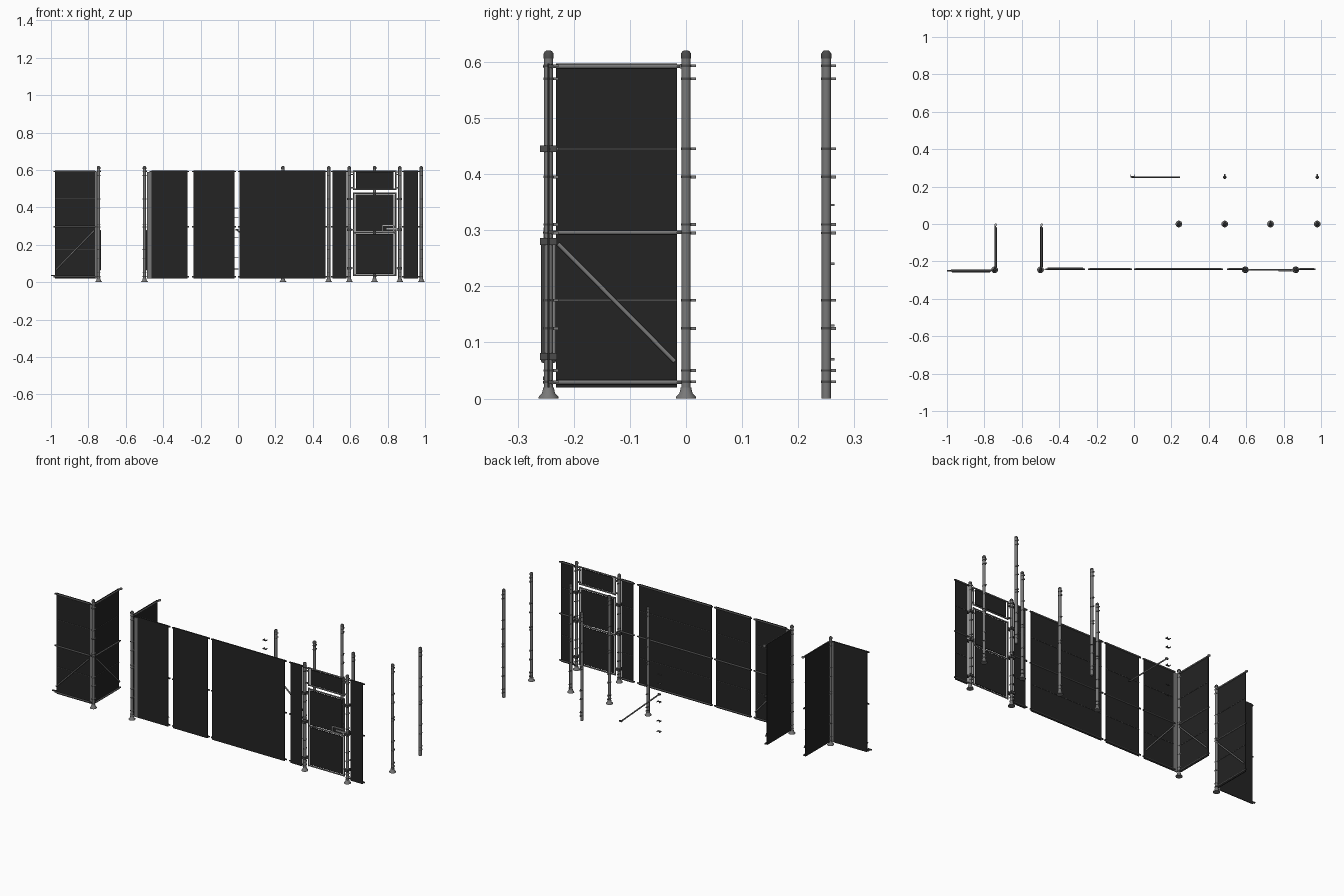
import bpy, math
from mathutils import Vector

if "Cube" in bpy.data.objects:
    bpy.data.objects.remove(bpy.data.objects["Cube"])


def mat(name, v):
    m = bpy.data.materials.new(name)
    m.diffuse_color = (v[0], v[1], v[2], 1)
    m.use_nodes = True
    m.node_tree.nodes["Principled BSDF"].inputs["Base Color"].default_value = m.diffuse_color
    return m


BLACK = mat("black_panel", (0.017, 0.017, 0.017))
STEEL = mat("steel_tube", (0.19, 0.19, 0.19))
DARK = mat("dark_fitting", (0.07, 0.07, 0.07))
LIGHT = mat("light_metal", (0.45, 0.45, 0.45))


def mesh(name, verts, faces, m, smooth=False):
    me = bpy.data.meshes.new(name)
    me.from_pydata(verts, [], faces)
    me.materials.append(m)
    for p in me.polygons:
        p.use_smooth = smooth and len(p.vertices) == 4
    ob = bpy.data.objects.new(name, me)
    bpy.context.collection.objects.link(ob)
    return ob


def box(name, c, s, m):
    v = [(c[0] + i * s[0] / 2, c[1] + j * s[1] / 2, c[2] + k * s[2] / 2)
         for i in (-1, 1) for j in (-1, 1) for k in (-1, 1)]
    f = [(0, 1, 3, 2), (4, 6, 7, 5), (0, 4, 5, 1), (2, 3, 7, 6), (0, 2, 6, 4), (1, 5, 7, 3)]
    return mesh(name, v, f, m)


def lathe(name, base, axis, profile, m, n=14):
    # profile is a list of (radius, distance along axis)
    q = Vector(axis).to_track_quat('Z', 'Y')
    v, f = [], []
    for r, h in profile:
        for i in range(n):
            a = 2 * math.pi * i / n
            v.append(Vector(base) + q @ Vector((r * math.cos(a), r * math.sin(a), h)))
    for k in range(len(profile) - 1):
        for i in range(n):
            j = (i + 1) % n
            f.append((k * n + i, k * n + j, k * n + n + j, k * n + n + i))
    f.append(tuple(reversed(range(n))))
    f.append(tuple(range(len(v) - n, len(v))))
    return mesh(name, v, f, m, True)


def tube(name, a, b, r=0.004, m=STEEL):
    d = Vector(b) - Vector(a)
    return lathe(name, a, d, [(r, 0), (r, d.length)], m, 10)


CLIPS = (0.03, 0.05, 0.125, 0.175, 0.295, 0.31, 0.395, 0.445, 0.57, 0.593)


def post(x, y, plain=False):
    # upright with collars and side clips
    r = 0.0085
    lathe("post", (x, y, 0), (0, 0, 1), [(r, 0), (r, 0.61)], STEEL)
    if not plain:
        lathe("post_foot", (x, y, 0), (0, 0, 1),
              [(0.018, 0), (0.018, 0.003), (0.012, 0.009), (0.0095, 0.02)], STEEL)
    lathe("post_cap", (x, y, 0.606), (0, 0, 1),
          [(0.0095, 0), (0.0095, 0.008), (0.007, 0.012), (0.004, 0.0145)], DARK)
    for z in CLIPS:
        lathe("post_collar", (x, y, z - 0.002), (0, 0, 1), [(0.0095, 0), (0.0095, 0.004)], DARK)
        box("post_clip", (x, y + 0.0125, z), (0.006, 0.01, 0.005), STEEL)


def panel(a, b, side, brace=0):
    # sheet with rails on one side; brace 1 rises from b to a, -1 from a to b
    a, b, n = Vector((*a, 0)), Vector((*b, 0)), Vector((*side, 0))
    d = (b - a).normalized()
    mid = (a + b) / 2
    t = Vector((abs(d.x), abs(d.y), 0)) * (b - a).length
    w = Vector((abs(n.x), abs(n.y), 0))
    up = Vector((0, 0, 1))
    box("panel_sheet", mid + up * 0.3085, t + w * 0.004 + up * 0.577, BLACK)
    off = n * 0.006
    for z in (0.029, 0.296, 0.592):
        tube("panel_rail", a + off + up * z, b + off + up * z)
        for end, s in ((a, -1), (b, 1)):
            box("rail_hook", end + d * s * 0.004 + off * 0.6 + up * z,
                Vector((abs(d.x), abs(d.y), 0)) * 0.01 + w * 0.007 + up * 0.006, DARK)
    for z in (0.175, 0.445):
        box("panel_seam", mid + n * 0.0025 + up * z, t + w * 0.002 + up * 0.002, DARK)
    if brace:
        hi, lo = (a, b) if brace > 0 else (b, a)
        s = (lo - hi).normalized()
        tube("panel_brace", hi + off * 1.5 + s * 0.004 + up * 0.276,
             lo + off * 1.5 - s * 0.004 + up * 0.066)
    return d


Y = -0.245
# posts
for x in (-0.745, -0.5, 0.595, 0.865):
    post(x, Y)
for x in (0.24, 0.485, 0.73, 0.98):
    post(x, 0)
for x in (0.485, 0.98):
    post(x, 0.25, True)

# outside corner
panel((-0.978, Y), (-0.765, Y), (0, -1), -1)
panel((-0.745, -0.232), (-0.745, -0.016), (1, 0), 1)
box("brace_foot", (-0.988, Y - 0.006, 0.036), (0.024, 0.008, 0.006), DARK)
box("corner_stile", (-0.759, Y, 0.305), (0.012, 0.004, 0.57), STEEL)

# inside corner and long wall
panel((-0.5, -0.232), (-0.5, -0.016), (1, 0), 1)
box("corner_stile", (-0.475, Y, 0.305), (0.024, 0.004, 0.57), STEEL)
panel((-0.463, Y), (-0.27, Y), (0, 1), 1)
panel((-0.238, Y), (-0.02, Y), (0, 1))
panel((0.008, Y), (0.468, Y), (0, 1))
panel((0.505, Y), (0.58, Y), (0, 1))
panel((0.885, Y), (0.962, Y), (0, 1))
for x in (-0.745, -0.5):
    lathe("end_hook", (x + 0.006, -0.004, 0.588), (0, 0, 1), [(0.007, 0), (0.007, 0.008)], LIGHT, 10)

# doorway: leaf, transom and frames
for z0, z1 in ((0.043, 0.257), (0.272, 0.468), (0.502, 0.588)):
    box("door_sheet", (0.732, Y, (z0 + z1) / 2), (0.2, 0.004, z1 - z0), BLACK)
for z in (0.036, 0.264, 0.475, 0.496, 0.594):
    tube("door_rail", (0.62, Y, z), (0.844, Y, z))
for x in (0.62, 0.844):
    tube("door_stile", (x, Y, 0.032), (x, Y, 0.479))
    tube("transom_stile", (x, Y, 0.492), (x, Y, 0.598))
for x in (0.629, 0.835):
    tube("door_inner_stile", (x, Y, 0.04), (x, Y, 0.47), 0.002, LIGHT)

# hinges and clamps beside the doorway
for x, s in ((0.595, 1), (0.865, -1)):
    for z in (0.075, 0.28, 0.445):
        box("hinge_clamp", (x, Y, z), (0.024, 0.03, 0.012), DARK)
        box("hinge_arm", (x + s * 0.014, Y, z), (0.02, 0.008, 0.006), STEEL)
    for z in (0.505, 0.575, 0.59):
        box("transom_clip", (x + s * 0.012, Y, z), (0.026, 0.008, 0.006), STEEL)

# door handle: open rectangular loop and latch
for z in (0.27, 0.302):
    box("handle_bar", (0.805, Y - 0.006, z), (0.066, 0.006, 0.005), LIGHT)
for x in (0.774, 0.838):
    box("handle_side", (x, Y - 0.006, 0.286), (0.005, 0.006, 0.036), LIGHT)
box("handle_latch", (0.825, Y - 0.006, 0.286), (0.06, 0.006, 0.008), LIGHT)

# spare brace and loose clips
tube("loose_brace", (-0.005, 0.25, 0.28), (0.235, 0.25, 0.062))
for x, z in ((-0.005, 0.28), (0.238, 0.062)):
    box("brace_end", (x, 0.25, z), (0.016, 0.008, 0.008), DARK)
for z in (0.07, 0.13, 0.24, 0.345, 0.395):
    box("loose_clip", (-0.008, 0.252, z), (0.022, 0.008, 0.004), DARK)
    for s in (-1, 1):
        box("clip_jaw", (-0.008 + s * 0.009, 0.26, z), (0.004, 0.01, 0.004), STEEL)
